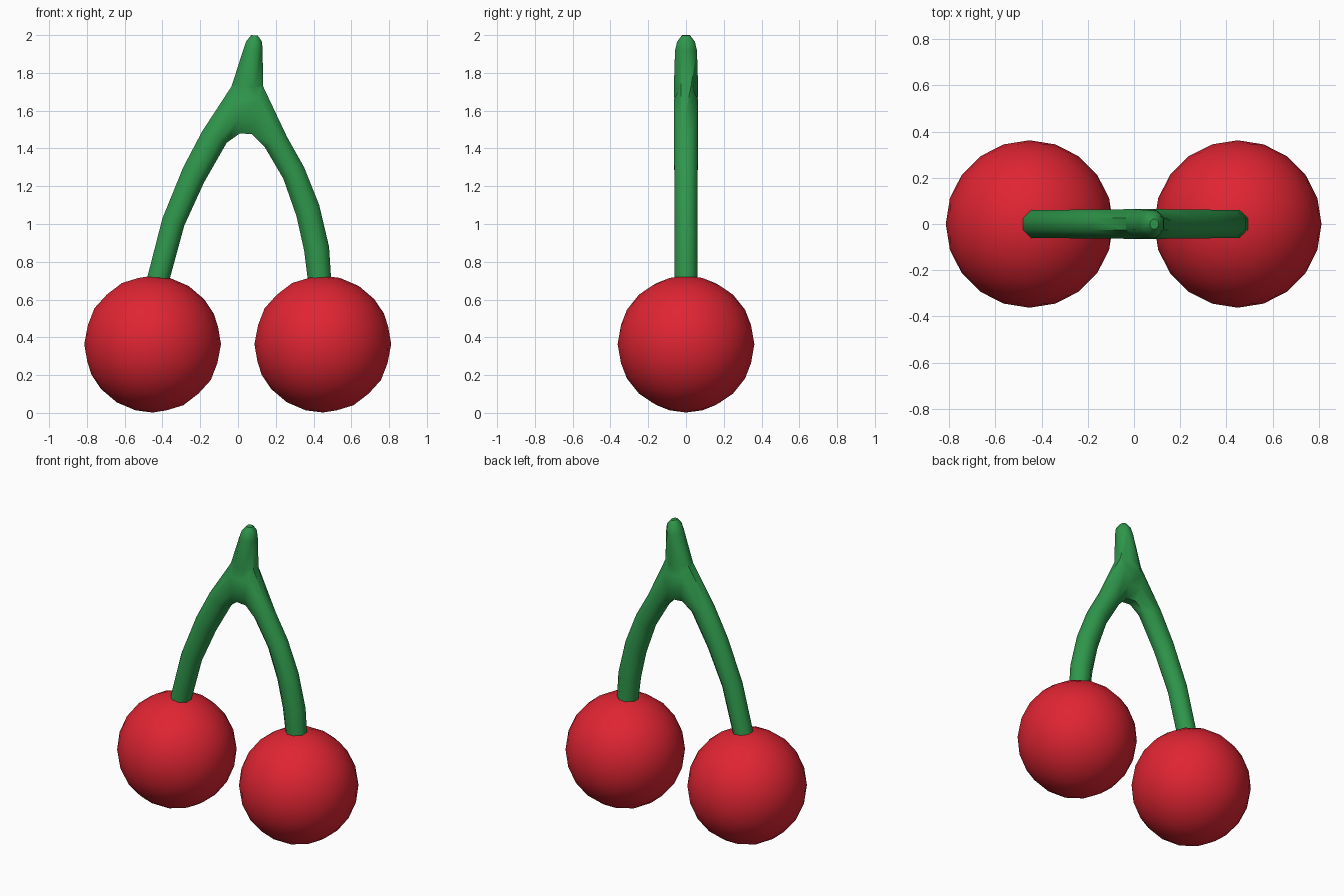
import bpy, bmesh, math
from mathutils import Vector

if "Cube" in bpy.data.objects:
    bpy.data.objects.remove(bpy.data.objects["Cube"])


def material(name, rgb):
    m = bpy.data.materials.new(name)
    m.diffuse_color = (*rgb, 1)
    m.use_nodes = True
    m.node_tree.nodes["Principled BSDF"].inputs["Base Color"].default_value = m.diffuse_color
    return m


RED = material("cherry red", (0.74, 0.018, 0.032))
GREEN = material("stem green", (0.028, 0.31, 0.07))


def smooth(ob, degrees):
    bpy.ops.object.select_all(action='DESELECT')
    ob.select_set(True)
    bpy.context.view_layer.objects.active = ob
    bpy.ops.object.shade_smooth_by_angle(angle=math.radians(degrees))


def loft(name, stations, mat, sides=8):
    """Tube through (x1, z1, x2, z2, half depth) cross-sections."""
    bm = bmesh.new()
    rings = []
    k = 1 / math.cos(math.pi / sides)
    for x1, z1, x2, z2, d in stations:
        a, b = Vector((x1, 0, z1)), Vector((x2, 0, z2))
        ring = []
        for i in range(sides):
            t = 2 * math.pi * (i + 0.5) / sides
            p = (a + b) / 2 + (a - b) / 2 * math.cos(t) * k
            p.y = d * k * math.sin(t)
            ring.append(bm.verts.new(p))
        rings.append(ring)
    for r, s in zip(rings, rings[1:]):
        for i in range(sides):
            j = (i + 1) % sides
            bm.faces.new((r[i], r[j], s[j], s[i]))
    bm.faces.new(rings[0])
    bm.faces.new(rings[-1])
    bmesh.ops.recalc_face_normals(bm, faces=bm.faces)
    me = bpy.data.meshes.new(name)
    bm.to_mesh(me)
    bm.free()
    me.materials.append(mat)
    ob = bpy.data.objects.new(name, me)
    bpy.context.collection.objects.link(ob)
    return ob


# Cherries
for name, x in (("left_cherry", -0.452), ("right_cherry", 0.449)):
    bpy.ops.mesh.primitive_ico_sphere_add(subdivisions=3, radius=0.362,
                                          location=(x, 0, 0.364))
    ob = bpy.context.object
    ob.name = name
    ob.data.materials.append(RED)
    smooth(ob, 60)

# Arched stem: outer and inner edge of each section, left to right
stem = loft("stem", [
    (-0.49, 0.68, -0.375, 0.66, 0.06),
    (-0.40, 1.03, -0.285, 0.99, 0.06),
    (-0.29, 1.30, -0.18, 1.22, 0.062),
    (-0.19, 1.49, -0.06, 1.43, 0.063),
    (-0.03, 1.735, 0.01, 1.48, 0.064),
    (0.13, 1.735, 0.075, 1.475, 0.064),
    (0.26, 1.46, 0.14, 1.41, 0.063),
    (0.35, 1.30, 0.24, 1.24, 0.062),
    (0.43, 1.10, 0.31, 1.04, 0.06),
    (0.482, 0.88, 0.35, 0.86, 0.06),
    (0.495, 0.68, 0.375, 0.66, 0.06),
], GREEN)

# Upright tip where the two stalks meet
tip = loft("stem_tip", [
    (-0.09, 1.60, 0.16, 1.60, 0.06),
    (-0.032, 1.735, 0.133, 1.72, 0.064),
    (0.027, 1.92, 0.13, 1.92, 0.058),
    (0.042, 1.965, 0.127, 1.965, 0.047),
    (0.07, 2.0, 0.105, 1.997, 0.022),
], GREEN)

# Fuse the tip into the arch
mod = stem.modifiers.new("fuse", 'BOOLEAN')
mod.operation = 'UNION'
mod.solver = 'EXACT'
mod.object = tip
bpy.context.view_layer.objects.active = stem
bpy.ops.object.modifier_apply(modifier=mod.name)
bpy.data.objects.remove(tip)
smooth(stem, 50)
